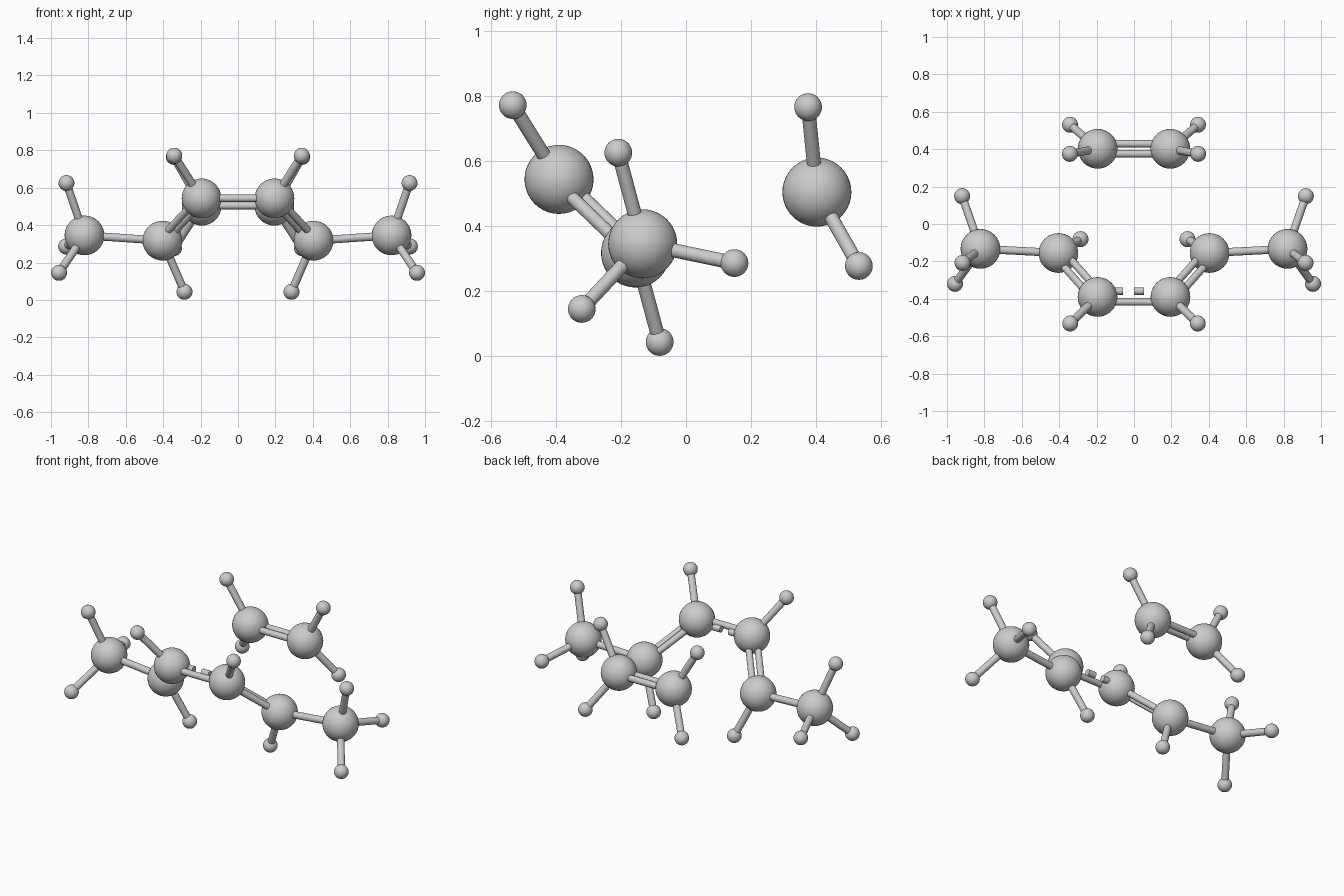
import bpy
from mathutils import Vector

if "Cube" in bpy.data.objects:
    bpy.data.objects.remove(bpy.data.objects["Cube"])

R_BIG, R_SMALL = 0.106, 0.0425
R_ROD, R_PAIR, GAP = 0.0215, 0.02, 0.0265


def smooth(obj, name):
    obj.name = name
    bpy.ops.object.shade_smooth_by_angle()


def ball(name, pos, radius):
    bpy.ops.mesh.primitive_uv_sphere_add(segments=40, ring_count=20, radius=radius, location=pos)
    smooth(bpy.context.object, name)


def rod(name, a, b, radius=R_ROD):
    a, b = Vector(a), Vector(b)
    d = b - a
    bpy.ops.mesh.primitive_cylinder_add(vertices=24, radius=radius, depth=d.length,
                                        location=(a + b) / 2,
                                        rotation=d.to_track_quat('Z', 'Y').to_euler())
    smooth(bpy.context.object, name)


def double_rod(name, a, b):
    # two parallel rods, spread horizontally
    a, b = Vector(a), Vector(b)
    off = (b - a).cross(Vector((0, 0, 1))).normalized() * GAP
    for i, s in enumerate((-1, 1)):
        rod(f"{name}_{i}", a + off * s, b + off * s, R_PAIR)


# right-hand half of the two molecules: big atoms, then small atoms with their parent
BIG = {
    "inner_carbon": (0.195, -0.39, 0.543),
    "outer_carbon": (0.404, -0.155, 0.317),
    "methyl_carbon": (0.821, -0.133, 0.345),
    "ethene_carbon": (0.194, 0.402, 0.504),
}
SMALL = [
    ("inner_carbon", (0.341, -0.532, 0.771)),
    ("outer_carbon", (0.286, -0.081, 0.0435)),
    ("methyl_carbon", (0.917, -0.208, 0.625)),
    ("methyl_carbon", (0.919, 0.149, 0.286)),
    ("methyl_carbon", (0.957, -0.32, 0.145)),
    ("ethene_carbon", (0.343, 0.375, 0.765)),
    ("ethene_carbon", (0.342, 0.531, 0.277)),
]


def flip(p, s):
    return (p[0] * s, p[1], p[2])


for side, s in (("right", 1), ("left", -1)):
    at = {k: flip(p, s) for k, p in BIG.items()}
    for k, p in at.items():
        ball(f"{k}_{side}", p, R_BIG)
    for i, (parent, p) in enumerate(SMALL):
        ball(f"hydrogen_{i}_{side}", flip(p, s), R_SMALL)
        rod(f"hydrogen_bond_{i}_{side}", at[parent], flip(p, s))
    rod(f"methyl_bond_{side}", at["outer_carbon"], at["methyl_carbon"])
    double_rod(f"diene_bond_{side}", at["inner_carbon"], at["outer_carbon"])

# ethene double bond across the middle
e = BIG["ethene_carbon"]
double_rod("ethene_bond", flip(e, -1), e)

# centre bond: one solid rod and one dashed rod
x, y, z = BIG["inner_carbon"]
rod("centre_bond", (-x, y - GAP, z), (x, y - GAP, z), R_PAIR)
for i in range(3):
    x0 = -0.113 + 0.113 * i
    rod(f"centre_dash_{i}", (x0, y + GAP + 0.005, z), (x0 + 0.053, y + GAP + 0.005, z), R_PAIR)
